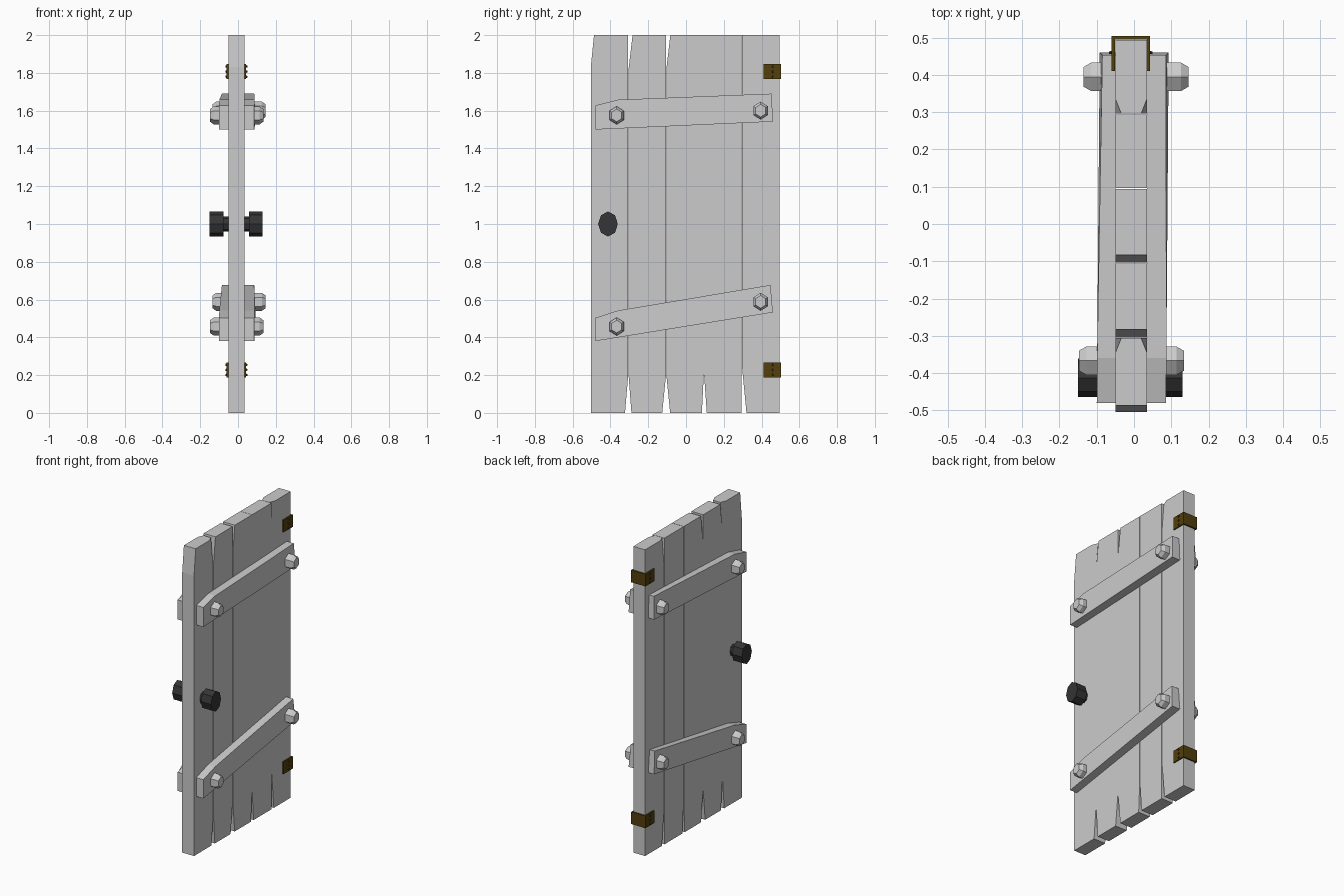
import bpy, bmesh, math

if "Cube" in bpy.data.objects:
    bpy.data.objects.remove(bpy.data.objects["Cube"])

def material(name, rgb):
    m = bpy.data.materials.new(name)
    m.diffuse_color = (*rgb, 1)
    m.use_nodes = True
    m.node_tree.nodes["Principled BSDF"].inputs["Base Color"].default_value = m.diffuse_color
    return m

BRASS = material("aged_brass", (0.085, 0.05, 0.004))
IRON = material("dark_iron", (0.035, 0.035, 0.035))

def loft(name, rings, mat=None):
    """Capped skin through rings of equal point count."""
    bm = bmesh.new()
    vs = [[bm.verts.new(p) for p in r] for r in rings]
    n = len(vs[0])
    for a, b in zip(vs, vs[1:]):
        for i in range(n):
            j = (i + 1) % n
            bm.faces.new((a[i], a[j], b[j], b[i]))
    bm.faces.new(vs[0])
    bm.faces.new(vs[-1])
    bmesh.ops.recalc_face_normals(bm, faces=bm.faces)
    me = bpy.data.meshes.new(name)
    bm.to_mesh(me)
    bm.free()
    ob = bpy.data.objects.new(name, me)
    bpy.context.collection.objects.link(ob)
    if mat:
        me.materials.append(mat)
    return ob

def turned(name, y, z, ry, rz, sides, steps, mat=None):
    """Faceted round part along x; steps = (x, scale)."""
    angles = [2 * math.pi * i / sides for i in range(sides)]
    return loft(name, [[(x, y + ry * s * math.sin(a), z + rz * s * math.cos(a))
                        for a in angles] for x, s in steps], mat)

def box(name, x0, x1, y0, y1, z0, z1, mat=None):
    return loft(name, [[(x, y0, z0), (x, y1, z0), (x, y1, z1), (x, y0, z1)]
                       for x in (x0, x1)], mat)

# Planks: (inset, height) at bottom left, bottom right, top right, top left
BACK, FRONT = -0.05, 0.035
cuts = [
    ((0, .2), (.017, .2), (0, 1.8), (.017, 1.83)),
    ((.015, .2), (.02, .2), (0, 1.8), (.021, 1.82)),
    ((.02, .2), (.01, .2), (0, 1.8), (.021, 1.82)),
    ((.014, .2), (0, .2), (0, 1.8), (0, 1.8)),
    ((.024, .25), (0, .2), (0, 1.8), (0, 1.8)),
]
for i, (bl, br, tr, tl) in enumerate(cuts):
    y0, y1 = -0.505 + 0.2 * i + .001, -0.305 + 0.2 * i - .001
    prof = [(y0 + bl[0], 0), (y1 - br[0], 0), (y1, br[1]), (y1, tr[1])]
    prof += [(y1 - .04, 2), (y1 - tr[0], 2)][::-1]
    prof += [(y0 + tl[0] + .04, 2), (y0 + tl[0], 2), (y0, tl[1]), (y0, bl[1])]
    pinch = {0: 4, 4: 7}.get(i)      # worn top corner on the outer planks
    rings = []
    for x, d in ((BACK, 1), (FRONT, -1)):
        rings.append([(x + (d * .016 if k == pinch else 0), y, z)
                      for k, (y, z) in enumerate(prof)])
    loft(f"plank_{i + 1}", rings)

# Cross battens on both faces, each with two hex bolts
battens = {
    "upper": ([(-.48, 1.50), (.46, 1.542), (.453, 1.69), (-.36, 1.658), (-.48, 1.628)],
              [(-.367, 1.575), (.395, 1.60)]),
    "lower": ([(-.48, .38), (.46, .532), (.447, .677), (-.36, .542), (-.48, .503)],
              [(-.367, .457), (.395, .588)]),
}
sides = {"right": (1, FRONT, (.086, .093), (.134, .146)),
         "left": (-1, BACK, (.100, .092), (.148, .135))}
for level, (prof, bolts) in battens.items():
    for side, (sg, face, thick, tips) in sides.items():
        inner = [(face, y, z) for y, z in prof]
        outer = []
        for k, (y, z) in enumerate(prof):
            t = (y + .48) / .94
            x = thick[0] + (thick[1] - thick[0]) * t - (.007 if k == 2 else 0)
            outer.append((sg * x, y, z))
        loft(f"{level}_{side}_batten", [inner, outer])
        for (y, z), tip, where in zip(bolts, tips, ("latch", "hinge")):
            turned(f"{level}_{side}_{where}_bolt", y, z, .044, .048, 6,
                   [(sg * .08, 1), (sg * (tip - .02), 1), (sg * tip, .7)])

# Door knobs on a shared spindle
turned("knob_spindle", -.413, 1, .032, .04, 8, [(-.085, 1), (.06, 1)], IRON)
turned("right_knob", -.413, 1, .052, .066, 8, [(.057, 1), (.13, 1)], IRON)
turned("left_knob", -.413, 1, .052, .066, 8, [(-.15, 1), (-.078, 1)], IRON)

# Wrap-around hinge brackets with rivets
for label, z in (("upper", 1.807), ("lower", .228)):
    u = [(.043, .41), (.043, .504), (-.06, .504), (-.06, .41),
         (-.051, .41), (-.051, .495), (.035, .495), (.035, .41)]
    loft(f"{label}_hinge", [[(x, y, z + h) for x, y in u] for h in (-.04, .04)], BRASS)
    for k in (-1, 0, 1):
        for x0, x1 in ((.04, .049), (-.057, -.067)):
            turned(f"{label}_hinge_rivet", .46, z + k * .027, .006, .008, 6,
                   [(x0, 1), (x1, .6)], BRASS)
